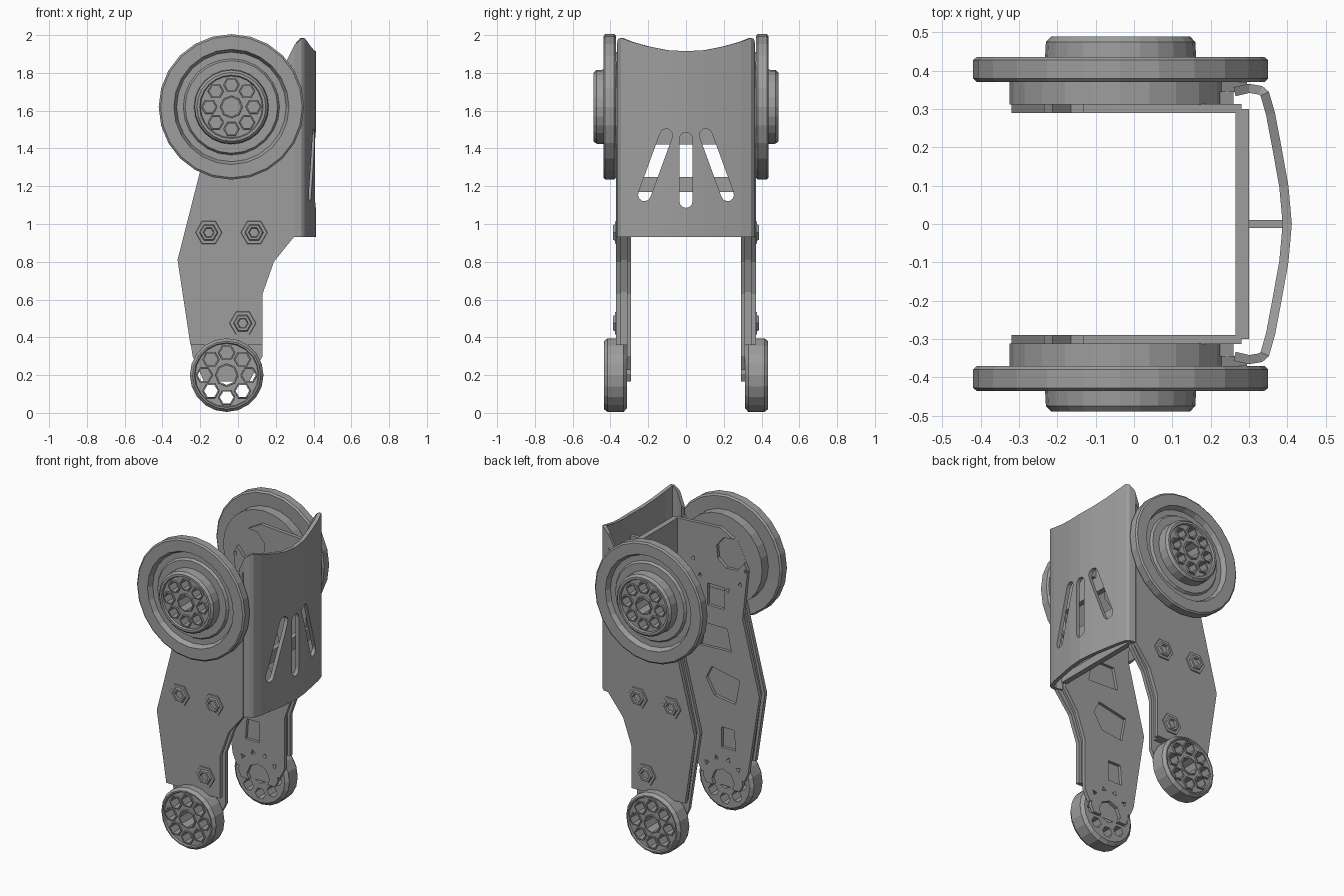
import bpy, bmesh, math
from mathutils import Vector

if "Cube" in bpy.data.objects:
    bpy.data.objects.remove(bpy.data.objects["Cube"])

grey = bpy.data.materials.new("plain grey")
grey.diffuse_color = (0.34, 0.34, 0.34, 1)
grey.use_nodes = True
grey.node_tree.nodes["Principled BSDF"].inputs["Base Color"].default_value = grey.diffuse_color
TAU = math.tau
TOP, LOW = (-0.035, 1.62), (-0.06, 0.20)


def finish(name, bm):
    bmesh.ops.remove_doubles(bm, verts=bm.verts, dist=1e-5)
    bmesh.ops.recalc_face_normals(bm, faces=bm.faces)
    me = bpy.data.meshes.new(name)
    bm.to_mesh(me)
    bm.free()
    me.materials.append(grey)
    ob = bpy.data.objects.new(name, me)
    bpy.context.collection.objects.link(ob)
    return ob


def add_prism(bm, pts, a, b, axis="y"):
    """Extrude a 2D outline along y (points are x,z) or along x (points are y,z)."""
    def at(p, d):
        return (p[0], d, p[1]) if axis == "y" else (d, p[0], p[1])
    lo = [bm.verts.new(at(p, a)) for p in pts]
    hi = [bm.verts.new(at(p, b)) for p in pts]
    bm.faces.new(lo)
    bm.faces.new(hi)
    n = len(pts)
    for i in range(n):
        j = (i + 1) % n
        bm.faces.new((lo[i], lo[j], hi[j], hi[i]))


def add_lathe(bm, prof, c, n, closed=False):
    """Revolve (radius, y) points about a y axis through c."""
    rings = [[bm.verts.new((c[0] + r * math.cos(TAU * k / n), y, c[1] + r * math.sin(TAU * k / n)))
              for k in range(n)] for r, y in prof]
    pairs = list(zip(rings, rings[1:])) + ([(rings[-1], rings[0])] if closed else [])
    for p, q in pairs:
        for k in range(n):
            m = (k + 1) % n
            bm.faces.new((p[k], p[m], q[m], q[k]))


def ngon(c, r, n, turn=0.0):
    return [(c[0] + r * math.cos(TAU * k / n + turn), c[1] + r * math.sin(TAU * k / n + turn)) for k in range(n)]


def prisms(name, outlines, a, b, axis="y"):
    bm = bmesh.new()
    for pts in outlines:
        add_prism(bm, pts, a, b, axis)
    return finish(name, bm)


def lathe(name, prof, c, n):
    bm = bmesh.new()
    add_lathe(bm, prof, c, n)
    return finish(name, bm)


def bake(ob):
    dg = bpy.context.evaluated_depsgraph_get()
    me = bpy.data.meshes.new_from_object(ob.evaluated_get(dg))
    ob.modifiers.clear()
    ob.data = me


def cut(ob, cutter):
    cutter.hide_render = True
    m = ob.modifiers.new("cut", "BOOLEAN")
    m.operation, m.solver, m.object = "DIFFERENCE", "EXACT", cutter
    bake(ob)
    bpy.data.objects.remove(cutter)


def mirror(ob):
    m = ob.modifiers.new("mirror", "MIRROR")
    m.use_axis = (False, True, False)
    m.use_mirror_merge = False
    bake(ob)


def ring_points(c, rad, n=8):
    return [(c[0] + rad * math.cos(TAU * k / n), c[1] + rad * math.sin(TAU * k / n)) for k in range(n)]


# Pivot wheels with drilled hubs and raised rims round the holes
def wheel(name, prof, c, sides, orbit, hole, mid, face):
    ob = lathe(name, prof, c, sides)
    cut(ob, prisms("drill", [ngon(p, hole, 6) for p in ring_points(c, orbit)] + [ngon(c, mid, 8)], 0.2, 0.6))
    mirror(ob)
    bm = bmesh.new()
    for p, r, n in [(p, hole, 6) for p in ring_points(c, orbit)] + [(c, mid, 8)]:
        add_lathe(bm, [(r, face - 0.03), (r, face), (r + 0.008, face), (r + 0.012, face - 0.03)], p, n, True)
    mirror(finish(name + "_hole_rims", bm))


wheel("upper_wheel", [(0, .312), (.29, .312), (.29, .375), (.375, .37), (.385, .38), (.385, .428),
                      (.375, .436), (.305, .436), (.29, .405), (.255, .405), (.245, .42), (.198, .42),
                      (.195, .475), (.182, .489), (.168, .489), (.163, .477), (0, .477)],
      TOP, 24, 0.117, 0.033, 0.05, 0.488)
wheel("lower_wheel", [(0, .312), (.175, .312), (.195, .33), (.195, .415), (.18, .435),
                      (.172, .435), (.167, .425), (0, .425)],
      LOW, 20, 0.118, 0.036, 0.052, 0.434)

# Side plates: outer skin, slightly inset core, inner skin
front_edge = [(.13, .36), (.13, .63), (.19, .80), (.295, .93)]
outer = front_edge + [(.295, 1.86), (.22, 1.72), (.19, 1.42), (-.165, 1.42), (-.32, .81), (-.252, .36)]
mirror(prisms("outer_side_plate", [outer], .345, .37))
core = [(.11, .36), (.11, .64), (.17, .81), (.26, .94), (.26, 1.78), (.2, 1.72), (.18, 1.42),
        (-.155, 1.42), (-.30, .81), (-.235, .36)]
mirror(prisms("side_plate_core", [core], .309, .346))

inner = [(.06, .165), (.13, .30), (.13, .63), (.19, .80), (.28, .93), (.28, 1.81), (-.04, 1.83),
         (-.15, 1.77), (-.235, 1.6), (-.20, 1.28), (-.32, .81), (-.24, .30), (-.18, .165)]
plate = prisms("inner_side_plate", [inner], .29, .313)
windows = [
    [(-.07, 1.31), (.05, 1.31), (.05, 1.45), (-.07, 1.45)],
    [(-.12, 1.05), (.10, 1.04), (.07, 1.19), (-.09, 1.19)],
    [(-.15, .72), (.00, .74), (.06, .84), (.02, .92), (-.18, .88)],
    [(-.15, .42), (-.05, .42), (-.05, .55), (-.14, .55)],
    ngon((-.115, 1.68), .105, 8, .3),
    ngon(LOW, .08, 8),
]
for k in range(6):
    a = TAU * (.52 + k * .09)
    windows.append(ngon((TOP[0] + .19 * math.cos(a), TOP[1] + .19 * math.sin(a)), .016, 3, a))
    a = TAU * (.02 + k * .09)
    windows.append(ngon((LOW[0] + .15 * math.cos(a), LOW[1] + .15 * math.sin(a)), .018, 3, a))
cut(plate, prisms("window_cutter", windows, .25, .3115))
mirror(plate)

# Hex bolts on the side plates
bm = bmesh.new()
for c in [(-.155, .955), (.085, .955), (.025, .475)]:
    add_lathe(bm, [(.075, .36), (.068, .376), (.05, .376), (.044, .386), (.03, .386), (.025, .374), (0, .374)], c, 6)
mirror(finish("side_bolts", bm))

# Curved front cover with a dipped top edge
half = [(.26, .357, 1.87), (.30, .366, 1.95), (.335, .360, 1.98), (.352, .345, 1.985), (.368, .29, 1.965),
        (.385, .20, 1.94), (.403, .10, 1.92), (.412, 0, 1.915)]
strip = half + [(x, -y, z) for x, y, z in half[-2::-1]]


def inset(i):
    """Inner point of the cover wall, pushed along the strip's normal."""
    a, b = strip[max(i - 1, 0)], strip[min(i + 1, len(strip) - 1)]
    t = Vector((b[0] - a[0], b[1] - a[1])).normalized()
    return strip[i][0] + t.y * .024, strip[i][1] - t.x * .024


bm = bmesh.new()
loops = []
for i, (x, y, z) in enumerate(strip):
    u, v = inset(i)
    loops.append([bm.verts.new(p) for p in ((x, y, .93), (x, y, z), (u, v, z), (u, v, .93))])
for p, q in zip(loops, loops[1:]):
    for k in range(4):
        m = (k + 1) % 4
        bm.faces.new((p[k], p[m], q[m], q[k]))
bm.faces.new(loops[0])
bm.faces.new(loops[-1])
cover = finish("front_cover", bm)


# Three fanned slots in the cover
def slot(p, q, r):
    d = math.atan2(q[1] - p[1], q[0] - p[0])
    return [(c[0] + r * math.cos(d + s + math.pi * k / 6), c[1] + r * math.sin(d + s + math.pi * k / 6))
            for c, s in ((q, -math.pi / 2), (p, math.pi / 2)) for k in range(7)]


slots = [slot((0, 1.12), (0, 1.45), .035)] + [slot((s * .22, 1.155), (s * .105, 1.47), .034) for s in (-1, 1)]
cut(cover, prisms("slot_cutter", slots, .325, .6, "x"))

# Cross panel, tie bars and centre rib behind the cover
W = .30
prisms("cross_panel", [[(-W, 1.42), (W, 1.42), (W, 1.81), (-W, 1.81)]], .265, .30, "x")
prisms("cross_bars", [[(-W, 1.17), (W, 1.17), (W, 1.25), (-W, 1.25)],
                      [(-W, .95), (W, .95), (W, 1.0), (-W, 1.0)]], .265, .30, "x")
prisms("centre_rib", [[(.29, 1.52), (.395, 1.52), (.395, 1.78), (.29, 1.78)]], -.011, .011)
